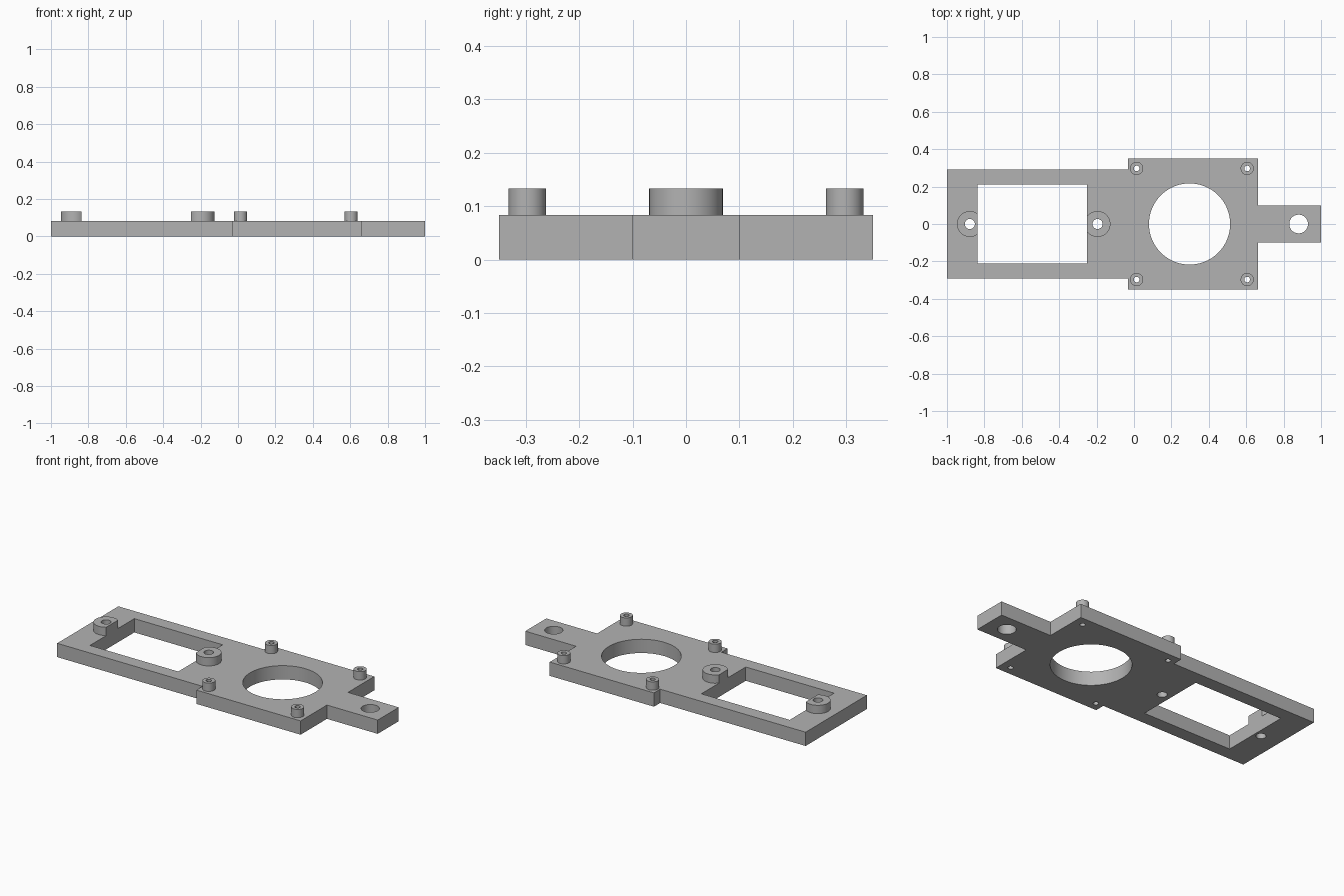
import bpy, bmesh, math

if "Cube" in bpy.data.objects:
    bpy.data.objects.remove(bpy.data.objects["Cube"])

PLATE_TOP, BOSS_TOP = 0.083, 0.133

grey = bpy.data.materials.new("grey plastic")
grey.diffuse_color = (0.45, 0.45, 0.45, 1)
grey.use_nodes = True
grey.node_tree.nodes["Principled BSDF"].inputs["Base Color"].default_value = grey.diffuse_color


def prism(name, outline, z0, z1):
    """Extrude a flat outline from z0 up to z1."""
    bm = bmesh.new()
    face = bm.faces.new([bm.verts.new((x, y, z0)) for x, y in outline])
    top = bmesh.ops.extrude_face_region(bm, geom=[face])["geom"]
    bmesh.ops.translate(bm, vec=(0, 0, z1 - z0),
                        verts=[v for v in top if isinstance(v, bmesh.types.BMVert)])
    bmesh.ops.recalc_face_normals(bm, faces=bm.faces)
    mesh = bpy.data.meshes.new(name)
    bm.to_mesh(mesh)
    bm.free()
    mesh.materials.append(grey)
    obj = bpy.data.objects.new(name, mesh)
    bpy.context.collection.objects.link(obj)
    return obj


def circle(x, y, r, n):
    return [(x + r * math.cos(2 * math.pi * i / n),
             y + r * math.sin(2 * math.pi * i / n)) for i in range(n)]


def combine(target, tool, operation):
    """Apply a boolean to the target and discard the tool."""
    tool.hide_render = True
    mod = target.modifiers.new(operation, "BOOLEAN")
    mod.operation, mod.object, mod.solver = operation, tool, "EXACT"
    bpy.context.view_layer.objects.active = target
    bpy.ops.object.modifier_apply(modifier=mod.name)
    bpy.data.objects.remove(tool)


# Stepped plate: long frame, wide square, narrow tab (mirrored across y)
half = [(-1, -0.291), (-0.032, -0.291), (-0.032, -0.35), (0.662, -0.35),
        (0.662, -0.1), (1, -0.1)]
plate = prism("mounting_plate", half + [(x, -y) for x, y in reversed(half)], 0, PLATE_TOP)

# Raised bosses: (x, y, outer radius, hole radius)
bosses = [(-0.878, 0, 0.069, 0.027), (-0.195, 0, 0.069, 0.027)]
bosses += [(x, y, 0.035, 0.015) for x in (0.014, 0.605) for y in (-0.297, 0.297)]
for x, y, r, hole in bosses:
    combine(plate, prism("boss", circle(x, y, r, 48), 0.04, BOSS_TOP), "UNION")

# Rectangular window, which also trims the two large bosses
window = [(-0.838, -0.211), (-0.25, -0.211), (-0.25, 0.211), (-0.838, 0.211)]
combine(plate, prism("window_cutter", window, -0.1, 0.3), "DIFFERENCE")

# Round opening, tab hole and screw holes
holes = [(0.297, 0, 0.217, 96), (0.88, 0, 0.05, 48)]
holes += [(x, y, hole, 32) for x, y, r, hole in bosses]
for x, y, r, n in holes:
    combine(plate, prism("hole_cutter", circle(x, y, r, n), -0.1, 0.3), "DIFFERENCE")

# Smooth round walls, sharp edges
bpy.ops.object.select_all(action="DESELECT")
plate.select_set(True)
bpy.context.view_layer.objects.active = plate
bpy.ops.object.shade_smooth_by_angle(angle=math.radians(30))
